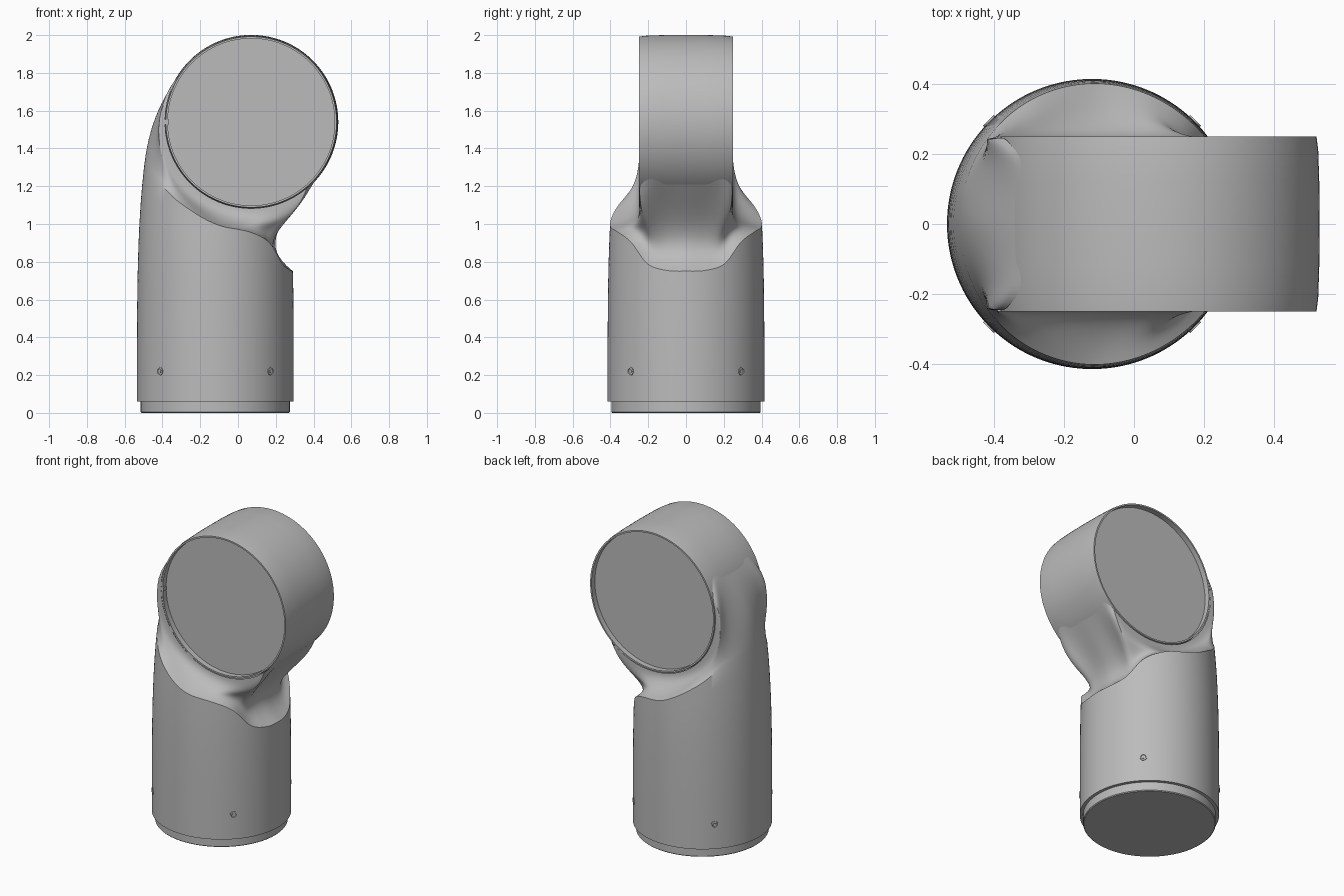
import bpy, bmesh, math
from mathutils import Vector, Matrix

if "Cube" in bpy.data.objects:
    bpy.data.objects.remove(bpy.data.objects["Cube"])

AXIS_X = -0.12                       # axis of the lower tube
HEAD = Vector((0.07, 0, 1.54))       # centre of the joint head
HEAD_R = 0.46

grey = bpy.data.materials.new("satin_grey")
grey.use_nodes = True
COLOUR = (0.5, 0.5, 0.5, 1)
grey.diffuse_color = COLOUR
grey.node_tree.nodes["Principled BSDF"].inputs["Base Color"].default_value = COLOUR


def finish(bm, name, angle=30):
    bmesh.ops.recalc_face_normals(bm, faces=bm.faces[:])
    mesh = bpy.data.meshes.new(name)
    bm.to_mesh(mesh)
    bm.free()
    mesh.materials.append(grey)
    ob = bpy.data.objects.new(name, mesh)
    bpy.context.collection.objects.link(ob)
    bpy.ops.object.select_all(action='DESELECT')
    bpy.context.view_layer.objects.active = ob
    ob.select_set(True)
    bpy.ops.object.shade_smooth_by_angle(angle=math.radians(angle))
    return ob


def skin(bm, rings):
    """Bridge closed rings of points with quads."""
    rows = [[bm.verts.new(p) for p in ring] for ring in rings]
    for a, b in zip(rows, rows[1:]):
        for i in range(len(a)):
            j = (i + 1) % len(a)
            bm.faces.new((a[i], a[j], b[j], b[i]))
    return rows


def lathe(name, profile, matrix, segments=96, angle=30):
    """Turn (radius, height) pairs about local z and cap both ends."""
    bm = bmesh.new()
    turns = [2 * math.pi * i / segments for i in range(segments)]
    rows = skin(bm, [[matrix @ Vector((r * math.cos(t), r * math.sin(t), h)) for t in turns]
                     for r, h in profile])
    bm.faces.new(rows[0])
    bm.faces.new(rows[-1])
    return finish(bm, name, angle)


def sample(table, x):
    """Smooth interpolation through (x, value) pairs."""
    n = len(table)

    def slope(i):
        a, b = table[max(i - 1, 0)], table[min(i + 1, n - 1)]
        return 0 if i in (0, n - 1) else (b[1] - a[1]) / (b[0] - a[0])
    for i in range(n - 1):
        (x0, y0), (x1, y1) = table[i], table[i + 1]
        if x <= x1:
            d = x1 - x0
            t = (x - x0) / d
            return ((2*t**3 - 3*t*t + 1) * y0 + (t**3 - 2*t*t + t) * d * slope(i)
                    + (3*t*t - 2*t**3) * y1 + (t**3 - t*t) * d * slope(i + 1))
    return table[-1][1]


# Rules around the tube, by degrees from its -x side
SHOULDER = [(0, 1.3), (37, 1.23), (60, 1.12), (90, 1.0), (118, 0.955),
            (135, 0.9), (150, 0.79), (165, 0.755), (180, 0.75)]
HEAD_ANGLE = [(0, 144), (25, 148), (37, 165), (48, 196), (65, 228), (90, 255),
              (115, 280), (135, 300), (150, 318), (180, 322)]
TURN = [(0, 90), (25, 80), (48, 25), (70, 0), (115, 0), (135, -40), (155, -85), (180, -90)]
REACH = [(0, 0.25), (40, 0.1), (70, 0.07), (110, 0.08), (140, 0.2), (160, 0.32), (180, 0.33)]
INWARD = [(0, 0.02), (30, 0.03), (60, 0.07), (110, 0.09), (150, 0.17), (180, 0.19)]
RISE = [(0, 0.16), (30, 0.13), (60, 0.04), (110, 0.03), (150, 0.12), (180, 0.15)]


def tube_radius(z):
    return 0.415 - 0.013 * z ** 4


def column(theta):
    """One strip of points up the tube wall and across the neck to the head."""
    d = math.degrees(theta)
    alpha = d if d <= 180 else 360 - d
    out = Vector((-math.cos(theta), -math.sin(theta), 0))
    up = Vector((0, 0, 1))
    top = sample(SHOULDER, alpha)
    pts = []
    for i in range(13):
        z = 0.06 + (top - 0.06) * i / 12
        pts.append(Vector((AXIS_X, 0, z)) + out * tube_radius(z))
    phi = math.radians(sample(HEAD_ANGLE, alpha))
    aim = phi + math.radians(sample(TURN, alpha))
    y = max(-0.246, min(0.246, out.y * 0.415))
    end = HEAD + Vector((math.cos(phi) * 0.457, y, math.sin(phi) * 0.457))
    start = pts[-1]
    c1 = start - out * sample(INWARD, alpha) + up * sample(RISE, alpha)
    c2 = end + Vector((math.cos(aim), 0, math.sin(aim))) * sample(REACH, alpha)
    for i in range(1, 17):
        t = i / 16
        s = 1 - t
        pts.append(start * s**3 + c1 * (3*s*s*t) + c2 * (3*s*t*t) + end * t**3)
    return pts


# Tube wall flowing through the neck into the head
bm = bmesh.new()
N = 144
columns = [column(2 * math.pi * i / N) for i in range(N)]
rows = skin(bm, list(zip(*columns)))
bm.faces.new(rows[0])
finish(bm, "tube_and_neck")

# Stepped base ring
lathe("base_ring", [(0.39, 0), (0.395, 0.005), (0.395, 0.08)],
      Matrix.Translation((AXIS_X, 0, 0)))

# Joint head: slightly barrelled drum with a thin lip and a recessed disc per side
half = [(0.442, 0.215), (0.442, 0.25), (0.452, 0.25), (0.457, 0.21), (0.46, 0.12)]
drum = half + [(HEAD_R + 0.001, 0)] + [(r, -h) for r, h in reversed(half)]
lathe("joint_head", drum, Matrix.Translation(HEAD) @ Matrix.Rotation(math.pi / 2, 4, 'X'), 128)

# Small locating key on the front lip
bm = bmesh.new()
bmesh.ops.create_cube(bm, size=1, matrix=Matrix.Translation((-0.378, -0.235, 1.54))
                      @ Matrix.Diagonal((0.025, 0.03, 0.025, 1)))
finish(bm, "locating_key")

# Four socket screws around the foot of the tube
screw = [(0.022, -0.02), (0.022, 0.004), (0.016, 0.004), (0.014, -0.001),
         (0.009, -0.001), (0.009, 0.003), (0.004, 0.003)]
for i in range(4):
    a = math.radians(45 + 90 * i)
    out = Vector((math.cos(a), math.sin(a), 0))
    place = Matrix.Translation(Vector((AXIS_X, 0, 0.22)) + out * 0.415) \
        @ out.to_track_quat('Z', 'Y').to_matrix().to_4x4()
    lathe("screw_%d" % (i + 1), screw, place, 20)
